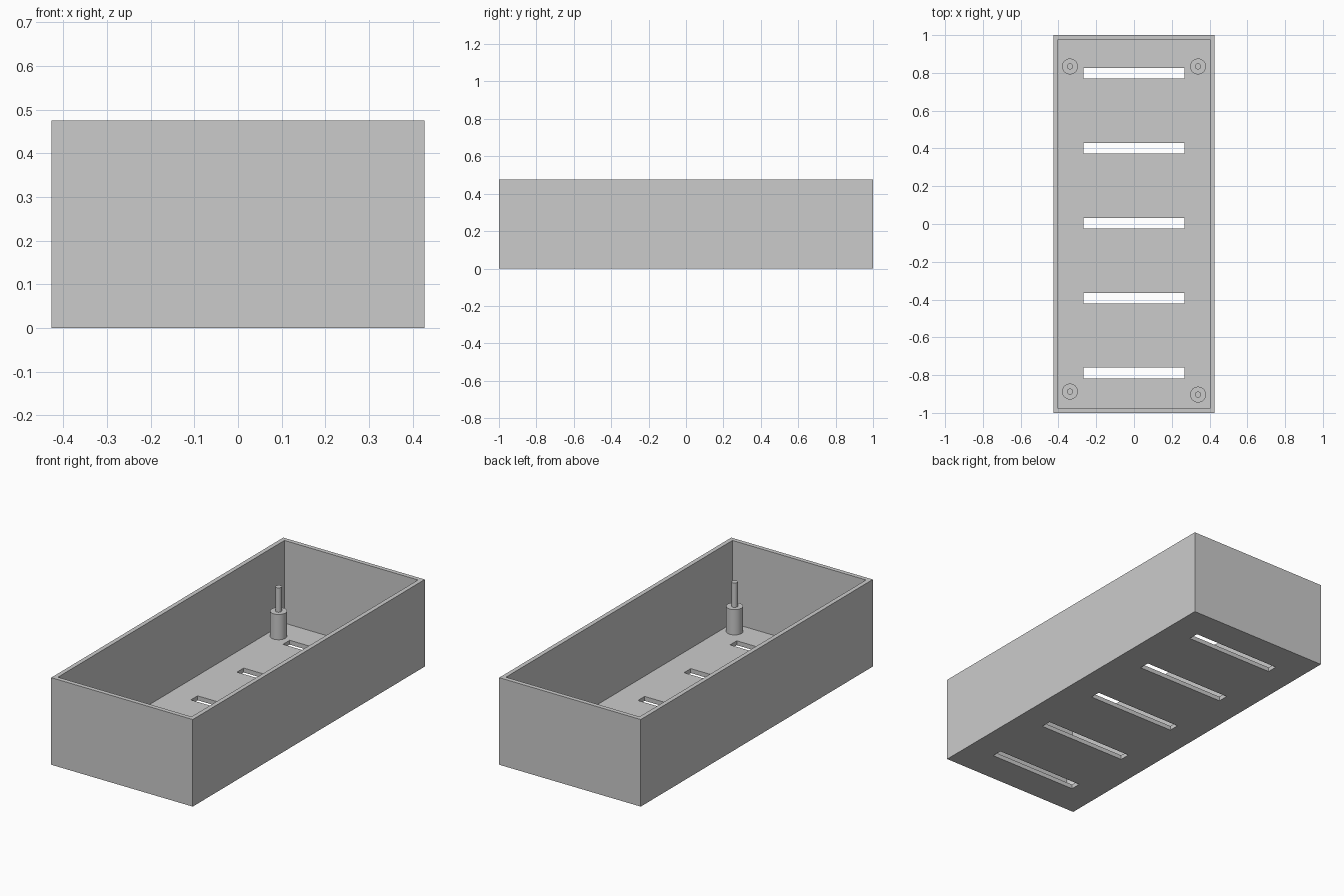
import bpy
import bmesh

cube = bpy.data.objects.get("Cube")
if cube:
    bpy.data.objects.remove(cube)

WIDTH, LENGTH, HEIGHT = 0.854, 2.0, 0.475
WALL = 0.024

grey = bpy.data.materials.new("light_grey")
grey.use_nodes = True
colour = (0.6, 0.6, 0.6, 1)
grey.diffuse_color = colour
grey.node_tree.nodes["Principled BSDF"].inputs["Base Color"].default_value = colour


def finish(name, bm):
    bmesh.ops.recalc_face_normals(bm, faces=bm.faces)
    mesh = bpy.data.meshes.new(name)
    bm.to_mesh(mesh)
    bm.free()
    mesh.materials.append(grey)
    obj = bpy.data.objects.new(name, mesh)
    bpy.context.collection.objects.link(obj)
    return obj


def add_box(bm, size, centre):
    verts = bmesh.ops.create_cube(bm, size=1)["verts"]
    bmesh.ops.scale(bm, vec=size, verts=verts)
    bmesh.ops.translate(bm, vec=centre, verts=verts)


def add_cylinder(bm, radius, bottom, top):
    verts = bmesh.ops.create_cone(bm, cap_ends=True, segments=32, radius1=radius,
                                  radius2=radius, depth=top - bottom)["verts"]
    bmesh.ops.translate(bm, vec=(0, 0, (bottom + top) / 2), verts=verts)


# Open tray: outer block with the cavity and floor slots cut away
bm = bmesh.new()
add_box(bm, (WIDTH, LENGTH, HEIGHT), (0, 0, HEIGHT / 2))
tray = finish("tray", bm)

bm = bmesh.new()
add_box(bm, (WIDTH - 2 * WALL, LENGTH - 2 * WALL, HEIGHT), (0, 0, HEIGHT / 2 + WALL))
cavity = finish("cavity_cutter", bm)

bm = bmesh.new()
for i in range(-2, 3):
    add_box(bm, (0.534, 0.058, 0.2), (0, 0.004 + 0.397 * i, 0))
slots = finish("slot_cutter", bm)

for cutter in (cavity, slots):
    cutter.hide_render = True
    cutter.hide_viewport = True
    cut = tray.modifiers.new(cutter.name, "BOOLEAN")
    cut.operation = "DIFFERENCE"
    cut.solver = "EXACT"
    cut.object = cutter

# Corner standoffs: a wide post with a thin locating pin
posts = {
    "back_left": (0.339, 0.834),
    "back_right": (-0.339, 0.834),
    "front_left": (0.339, -0.903),
    "front_right": (-0.339, -0.887),
}
for place, (x, y) in posts.items():
    for part, radius, bottom, top in (("post", 0.042, WALL, 0.162),
                                      ("pin", 0.016, 0.162, 0.295)):
        bm = bmesh.new()
        add_cylinder(bm, radius, bottom, top)
        obj = finish(f"{place}_{part}", bm)
        obj.location = (x, y, 0)
        bpy.ops.object.select_all(action="DESELECT")
        obj.select_set(True)
        bpy.context.view_layer.objects.active = obj
        bpy.ops.object.shade_smooth_by_angle()
